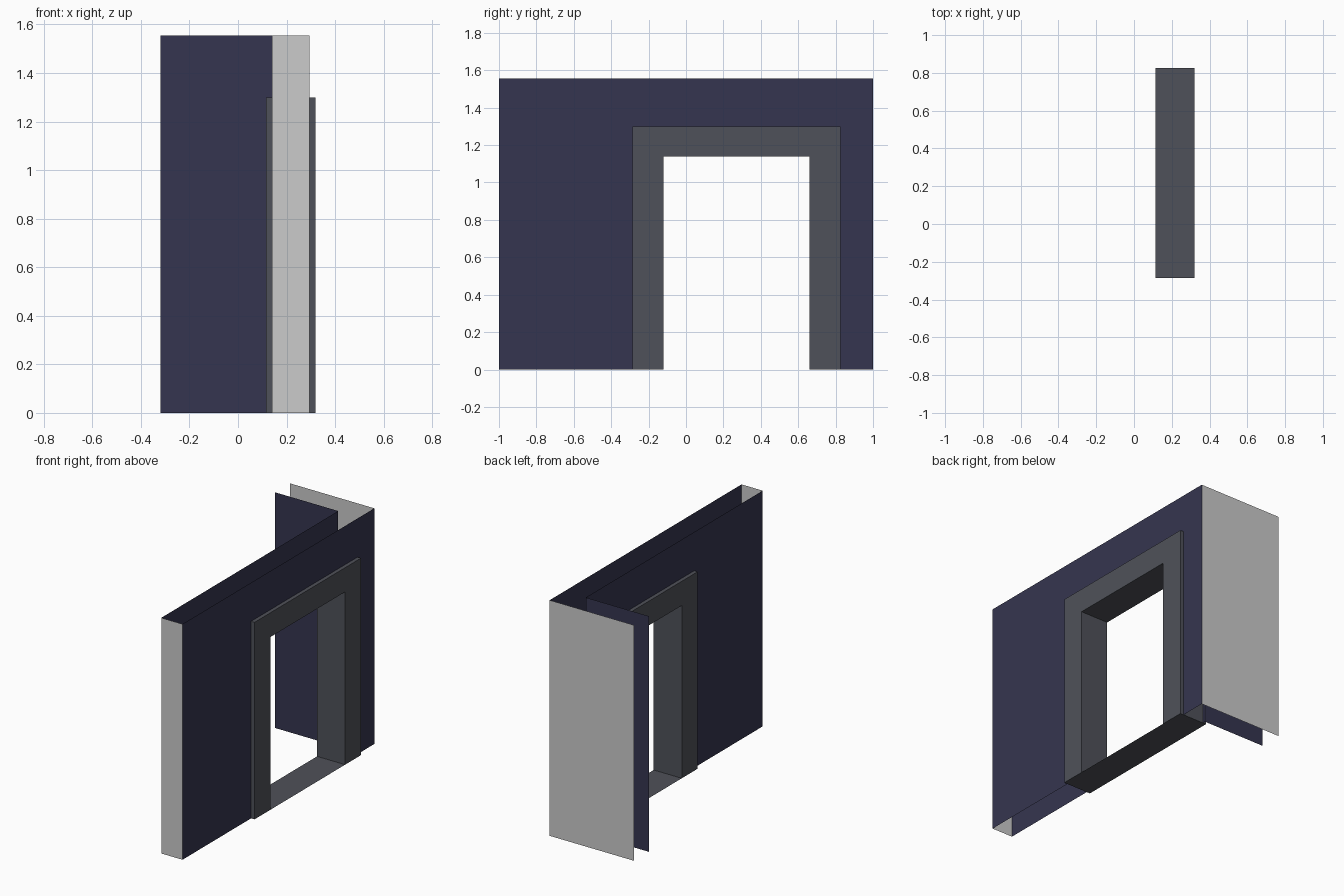
import bpy, bmesh
from mathutils import Vector

if "Cube" in bpy.data.objects:
    bpy.data.objects.remove(bpy.data.objects["Cube"])

H = 1.555                       # wall height
X_IN, X_OUT = 0.14, 0.295       # the two wall skins
X_END = -0.32                   # free end of the return wall
Y_FRONT, Y_BACK, Y_RET = -1.0, 1.0, 0.845
FRAME = (-0.285, 0.825, 1.30)   # outer edge of door frame: y0, y1, height
DOOR = (-0.12, 0.66, 1.14)      # clear opening
FX0, FX1 = 0.115, 0.32          # frame depth


def material(name, rgb):
    m = bpy.data.materials.new(name)
    m.diffuse_color = (*rgb, 1)
    m.use_nodes = True
    m.node_tree.nodes["Principled BSDF"].inputs["Base Color"].default_value = m.diffuse_color
    return m


def sheet(name, points, normal, mat=None, depth=0.0):
    """Flat face through points, facing normal; optionally extruded backwards."""
    bm = bmesh.new()
    f = bm.faces.new([bm.verts.new(p) for p in points])
    f.normal_update()
    n = Vector(normal)
    if f.normal.dot(n) < 0:
        f.normal_flip()
    if depth:
        new = bmesh.ops.extrude_face_region(bm, geom=[f], use_keep_orig=True)["geom"]
        bmesh.ops.translate(bm, vec=-n * depth,
                            verts=[v for v in new if isinstance(v, bmesh.types.BMVert)])
        bmesh.ops.recalc_face_normals(bm, faces=bm.faces)
    me = bpy.data.meshes.new(name)
    bm.to_mesh(me)
    bm.free()
    if mat:
        me.materials.append(mat)
    ob = bpy.data.objects.new(name, me)
    bpy.context.collection.objects.link(ob)
    return ob


def arch(x, y0, y1, h, hole):
    """Rectangle in the YZ plane with a doorway notch open at the floor."""
    a, b, t = hole
    return [(x, y, z) for y, z in ((y0, 0), (a, 0), (a, t), (b, t),
                                   (b, 0), (y1, 0), (y1, h), (y0, h))]


def upright(name, y, x0, x1, facing, mat=None):
    return sheet(name, [(x0, y, 0), (x1, y, 0), (x1, y, H), (x0, y, H)],
                 (0, facing, 0), mat)


paint = material("dark_blue_paint", (0.036, 0.036, 0.08))
trim = material("dark_grey_trim", (0.078, 0.083, 0.1))

# Main wall skins with the doorway cut out
sheet("wall_outer_skin", arch(X_OUT, Y_FRONT, Y_BACK, H, FRAME), (1, 0, 0), paint)
sheet("wall_inner_skin", arch(X_IN, Y_FRONT, Y_RET, H, FRAME), (-1, 0, 0), paint)

# Wall end, return wall and its back
upright("wall_end", Y_FRONT, X_IN, X_OUT, -1)
upright("return_wall_inner_skin", Y_RET, X_END, X_IN, -1, paint)
upright("return_wall_back", Y_BACK, X_END, X_OUT, 1)

# Door frame and threshold
sheet("door_frame", arch(FX1, *FRAME, DOOR), (1, 0, 0), trim, depth=FX1 - FX0)
a, b, _ = DOOR
sheet("threshold", [(FX0, a, 0), (FX1, a, 0), (FX1, b, 0), (FX0, b, 0)],
      (0, 0, -1), trim)
